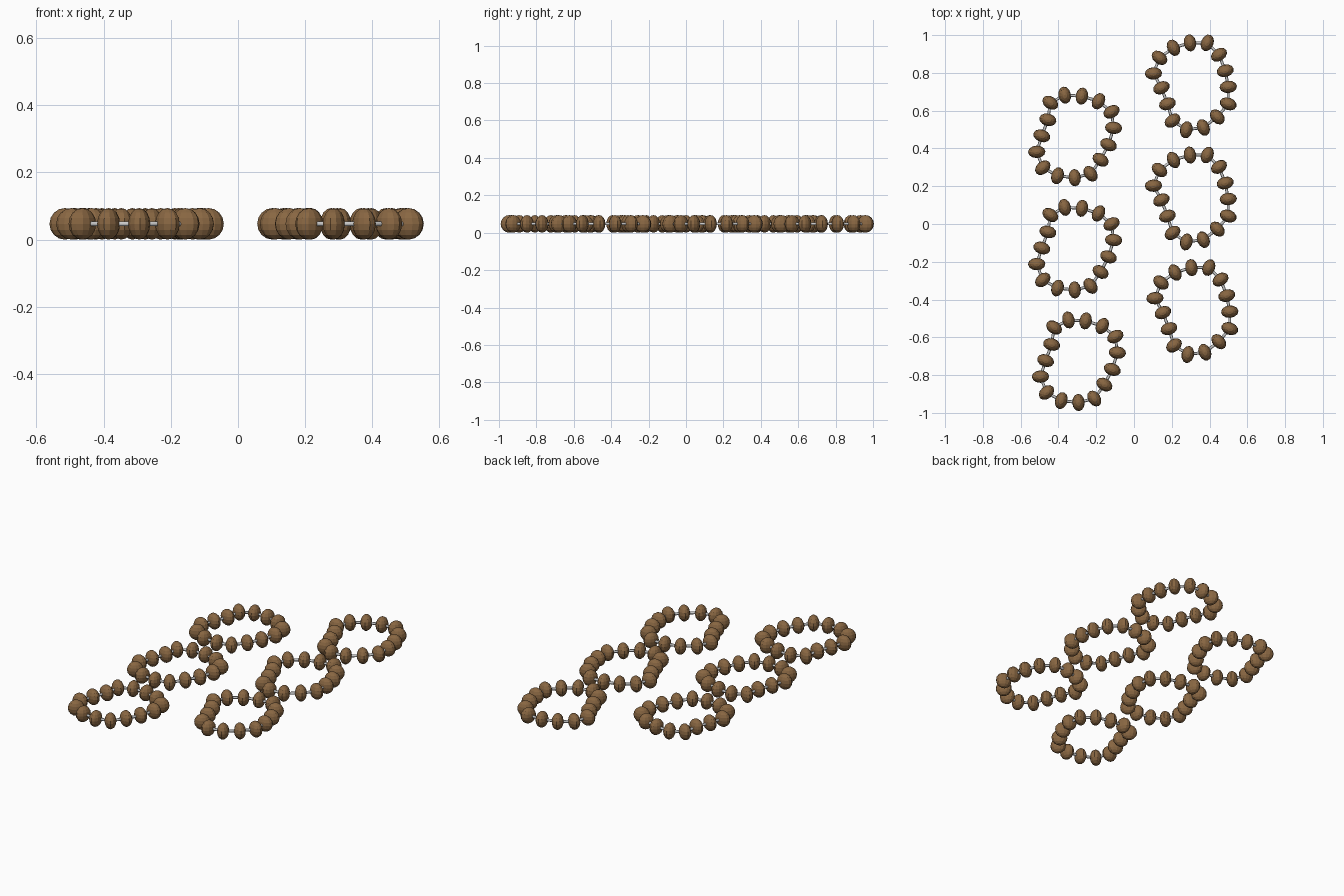
import bpy, bmesh
from math import atan2
from mathutils import Matrix, Vector

if "Cube" in bpy.data.objects:
    bpy.data.objects.remove(bpy.data.objects["Cube"])

Z = 0.047
SIZE = (0.066, 0.092, 0.094)      # bead: along string, across string, height

brown = bpy.data.materials.new("brown_bead")
brown.diffuse_color = (0.25, 0.135, 0.055, 1)
brown.use_nodes = True
brown.node_tree.nodes["Principled BSDF"].inputs["Base Color"].default_value = brown.diffuse_color

# Bead centres around one loop of each column (absolute x, y of middle loop)
RIGHT = [(.296, .365), (.388, .365), (.450, .302), (.483, .217), (.499, .132),
         (.499, .042), (.441, -.027), (.367, -.083), (.277, -.095), (.204, -.047),
         (.177, .042), (.145, .127), (.103, .203), (.135, .286), (.209, .339)]
LEFT = [(-.367, .088), (-.276, .083), (-.188, .056), (-.119, 0), (-.108, -.085),
        (-.135, -.174), (-.177, -.254), (-.230, -.328), (-.314, -.349), (-.405, -.339),
        (-.483, -.296), (-.515, -.212), (-.488, -.127), (-.456, -.042), (-.443, .048)]


def string_loop(name, points, dx, dy):
    pts = [Vector((x + dx, y + dy, Z)) for x, y in points]
    n = len(pts)
    # beads, each turned along the string
    bm = bmesh.new()
    for i, p in enumerate(pts):
        t = pts[(i + 1) % n] - pts[i - 1]
        m = (Matrix.Translation(p) @ Matrix.Rotation(atan2(t.y, t.x), 4, 'Z')
             @ Matrix.Diagonal((*SIZE, 1)))
        bmesh.ops.create_uvsphere(bm, u_segments=12, v_segments=8, radius=0.5, matrix=m)
    me = bpy.data.meshes.new(name + "_beads")
    bm.to_mesh(me)
    bm.free()
    me.materials.append(brown)
    bpy.context.collection.objects.link(bpy.data.objects.new(name + "_beads", me))
    # wire through the beads
    cu = bpy.data.curves.new(name + "_wire", 'CURVE')
    cu.dimensions = '3D'
    cu.bevel_depth = 0.008
    cu.bevel_resolution = 1
    sp = cu.splines.new('POLY')
    sp.points.add(n - 1)
    for q, p in zip(sp.points, pts):
        q.co = (*p, 1)
    sp.use_cyclic_u = True
    bpy.context.collection.objects.link(bpy.data.objects.new(name + "_wire", cu))


# Two columns of three loops
for row, dy, rx, lx in (("back", .594, 0, 0), ("middle", 0, 0, 0), ("front", -.596, .008, .02)):
    string_loop("right_" + row, RIGHT, rx, dy)
    string_loop("left_" + row, LEFT, lx, dy)
